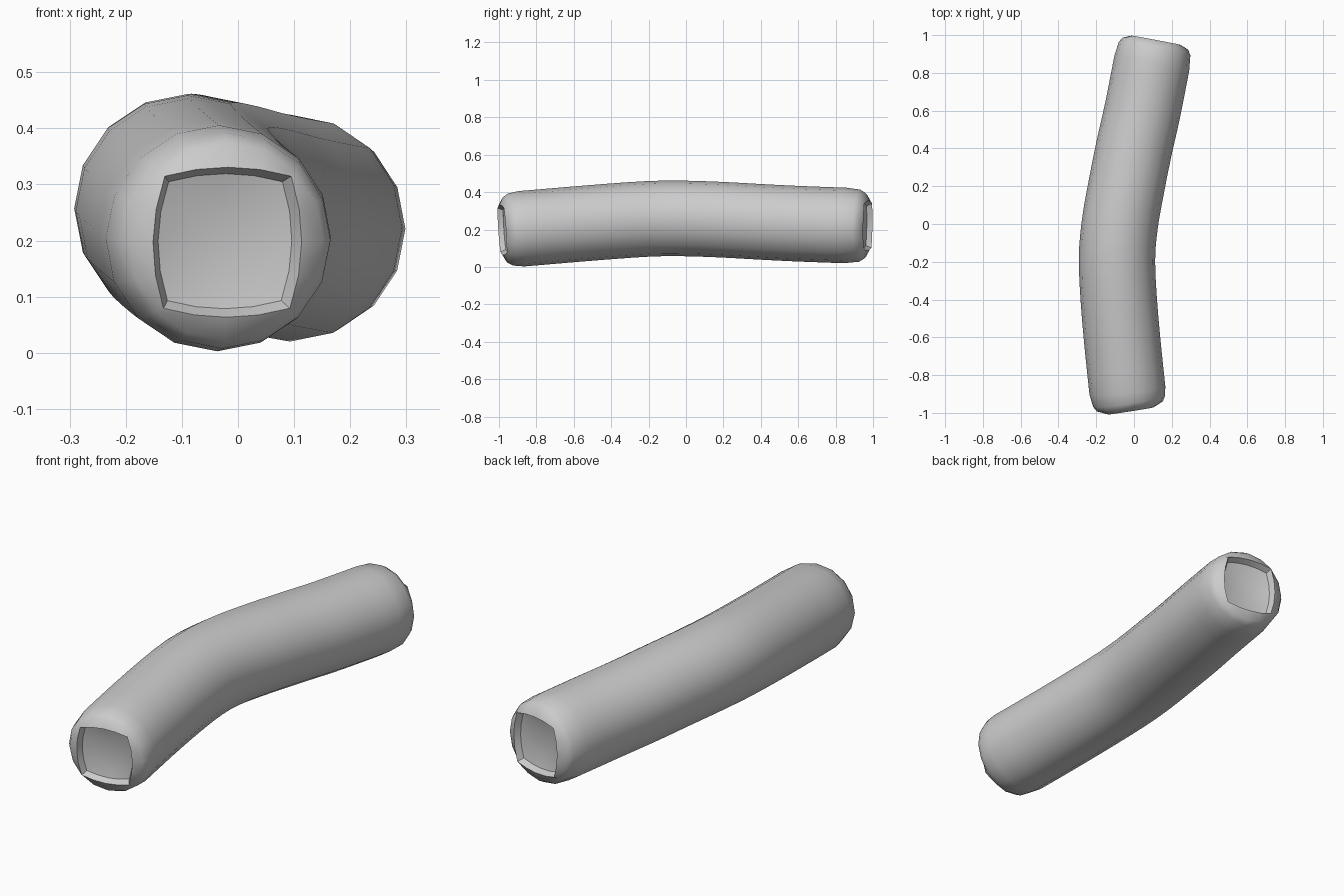
import bpy, bmesh, math
from mathutils import Vector

if "Cube" in bpy.data.objects:
    bpy.data.objects.remove(bpy.data.objects["Cube"])

SIDES, RADIUS = 16, 0.202

# centre line from the front rim to the back rim
PATH = [Vector(p) for p in [
    (-0.019, -0.983, 0.197), (-0.035, -0.88, 0.204), (-0.073, -0.5, 0.236),
    (-0.09, -0.2, 0.257), (-0.075, 0.0, 0.259), (-0.04, 0.2, 0.252),
    (0.0, 0.4, 0.241), (0.045, 0.6, 0.231), (0.094, 0.85, 0.222), (0.117, 0.972, 0.22)]]


def catmull(a, b, c, d, t):
    return 0.5 * (2 * b + (c - a) * t + (2 * a - 5 * b + 4 * c - d) * t * t
                  + (3 * b - a - 3 * c + d) * t ** 3)


def frame(tangent):
    t = tangent.normalized()
    side = t.cross(Vector((0, 0, 1))).normalized()
    return side, side.cross(t).normalized(), t


def square(u, v):
    # rounded-square outline of the end recess
    return u * (0.114 + 0.02 * (1 - v * v)), v * (0.118 + 0.016 * (1 - u * u))


bm = bmesh.new()


def ring(centre, side, up, points):
    return [bm.verts.new(centre + side * x + up * y) for x, y in points]


def bridge(a, b):
    for i in range(SIDES):
        j = (i + 1) % SIDES
        bm.faces.new((a[i], a[j], b[j], b[i]))


circle = [(math.cos(2 * math.pi * i / SIDES), math.sin(2 * math.pi * i / SIDES)) for i in range(SIDES)]
scaled = lambda r: [(x * r, y * r) for x, y in circle]
border = [(4, 2), (4, 3), (4, 4), (3, 4), (2, 4), (1, 4), (0, 4), (0, 3),
          (0, 2), (0, 1), (0, 0), (1, 0), (2, 0), (3, 0), (4, 0), (4, 1)]

# curved body
rings = []
for k in range(1, len(PATH) - 2):
    a, b, c, d = PATH[k - 1:k + 3]
    for t in (0, 0.33, 0.67):
        p = catmull(a, b, c, d, t)
        s, u, _ = frame(catmull(a, b, c, d, t + 0.02) - catmull(a, b, c, d, t - 0.02))
        rings.append(ring(p, s, u, scaled(RADIUS)))
s, u, _ = frame(PATH[-1] - PATH[-3])
rings.append(ring(PATH[-2], s, u, scaled(RADIUS)))
for a, b in zip(rings, rings[1:]):
    bridge(a, b)


# rounded end with a shallow square recess
def end_cap(first, rim, inner):
    direction = (rim - inner).normalized()
    side, up, _ = frame(direction if direction.y > 0 else -direction)
    last = first
    for depth, r in ((0.045, 0.193), (0.018, 0.177)):
        loop = ring(rim - direction * depth, side, up, scaled(r))
        bridge(last, loop)
        last = loop
    outline = [square(i / 2 - 1, j / 2 - 1) for i, j in border]
    loop = ring(rim, side, up, outline)
    bridge(last, loop)
    grid = {}
    for i in range(5):
        for j in range(5):
            x, y = square(i / 2 - 1, j / 2 - 1)
            inside = 0 < i < 4 and 0 < j < 4
            depth = 0.042 if inside else 0.028
            grid[i, j] = bm.verts.new(rim - direction * depth + (side * x + up * y) * 0.9)
    bridge(loop, [grid[q] for q in border])
    for i in range(4):
        for j in range(4):
            bm.faces.new((grid[i, j], grid[i + 1, j], grid[i + 1, j + 1], grid[i, j + 1]))


end_cap(rings[0], PATH[0], PATH[1])
end_cap(rings[-1], PATH[-1], PATH[-2])
bmesh.ops.recalc_face_normals(bm, faces=bm.faces)

mesh = bpy.data.meshes.new("curved_sausage")
bm.to_mesh(mesh)
bm.free()
body = bpy.data.objects.new("curved_sausage", mesh)
bpy.context.collection.objects.link(body)
bpy.context.view_layer.objects.active = body
body.select_set(True)
bpy.ops.object.shade_smooth_by_angle(angle=math.radians(50))
